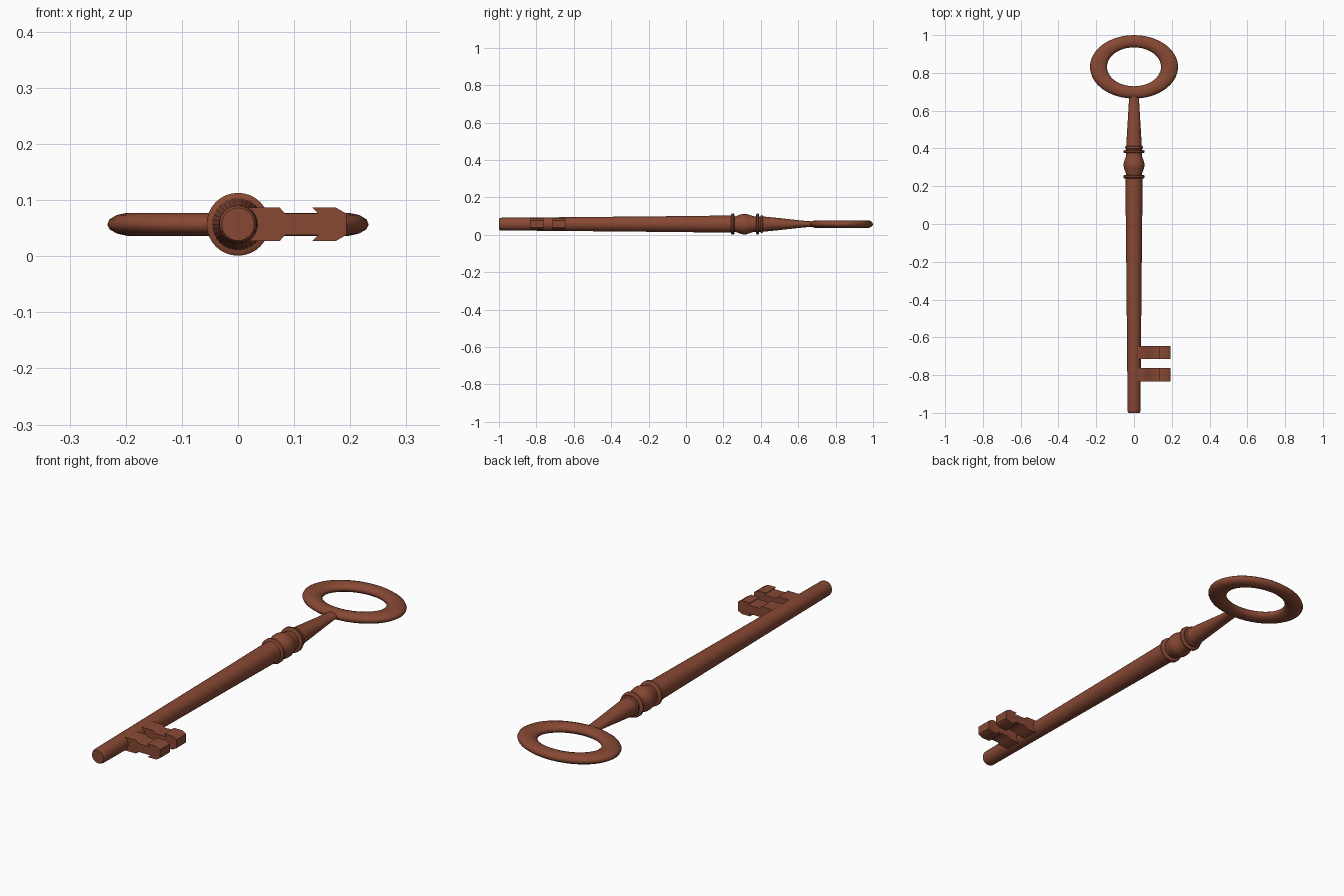
import bpy, bmesh, math

if "Cube" in bpy.data.objects:
    bpy.data.objects.remove(bpy.data.objects["Cube"])

ZC = 0.057  # height of the key's axis

rust = bpy.data.materials.new("rusty brown")
rust.diffuse_color = (0.245, 0.066, 0.034, 1)
rust.use_nodes = True
rust.node_tree.nodes["Principled BSDF"].inputs["Base Color"].default_value = rust.diffuse_color


def finish(name, bm, angle=40):
    bmesh.ops.recalc_face_normals(bm, faces=bm.faces)
    me = bpy.data.meshes.new(name)
    bm.to_mesh(me)
    bm.free()
    ob = bpy.data.objects.new(name, me)
    bpy.context.collection.objects.link(ob)
    me.materials.append(rust)
    bpy.ops.object.select_all(action='DESELECT')
    ob.select_set(True)
    bpy.context.view_layer.objects.active = ob
    bpy.ops.object.shade_smooth_by_angle(angle=math.radians(angle))
    return ob


def turned(name, profile, n=32):
    """Loft ellipses (y, half width x, half height z) along y."""
    bm = bmesh.new()
    rings = []
    for y, rx, rz in profile:
        rings.append([bm.verts.new((rx * math.cos(math.tau * i / n), y,
                                    ZC + rz * math.sin(math.tau * i / n))) for i in range(n)])
    for a, b in zip(rings, rings[1:]):
        for i in range(n):
            j = (i + 1) % n
            bm.faces.new((a[i], a[j], b[j], b[i]))
    bm.faces.new(rings[0])
    bm.faces.new(rings[-1])
    return finish(name, bm)


def rnd(points):
    return [(y, r, r) for y, r in points]


# Long tapering shaft with a softened tip
turned("shaft", rnd([(-1.0, 0.029), (-0.994, 0.033), (-0.985, 0.034), (-0.63, 0.037),
                     (-0.1, 0.042), (0.245, 0.046)]))

# Turned collar rings
for name, y, r, h in (("lower_collar", 0.25, 0.056, 0.010),
                      ("upper_collar", 0.383, 0.056, 0.008),
                      ("small_collar", 0.405, 0.047, 0.008)):
    turned(name, rnd([(y - h, r - 0.006), (y - h * 0.5, r), (y + h * 0.5, r), (y + h, r - 0.006)]))

# Swelling knop between the collars
turned("knop", rnd([(0.25, 0.040), (0.265, 0.042), (0.29, 0.051), (0.305, 0.055), (0.32, 0.055),
                    (0.335, 0.051), (0.36, 0.042), (0.412, 0.041)]))

# Neck that flattens towards the bow
turned("neck", [(0.40, 0.042, 0.042), (0.50, 0.036, 0.032), (0.60, 0.030, 0.021),
                (0.65, 0.027, 0.016), (0.69, 0.026, 0.014)])

# Oval bow: flattened, stretched torus
bm = bmesh.new()
N, M = 64, 14
grid = []
for i in range(N):
    a = math.tau * i / N
    row = []
    for k in range(M):
        b = math.tau * k / M
        r = 0.188 + 0.045 * math.cos(b)
        row.append(bm.verts.new((r * math.cos(a), 0.832 + 0.72 * r * math.sin(a),
                                 ZC + 0.021 * math.sin(b))))
    grid.append(row)
for i in range(N):
    for k in range(M):
        p, q, l = grid[i], grid[(i + 1) % N], (k + 1) % M
        bm.faces.new((p[k], q[k], q[l], p[l]))
finish("bow", bm, 60)

# Two notched teeth: upper half of the outline (x, z), mirrored below
half = [(0.0, 0.030), (0.074, 0.030), (0.084, 0.019), (0.143, 0.019),
        (0.132, 0.030), (0.174, 0.030), (0.193, 0.019)]
outline = half + [(x, -z) for x, z in reversed(half)]
for name, y0, y1 in (("inner_tooth", -0.715, -0.645), ("outer_tooth", -0.833, -0.762)):
    bm = bmesh.new()
    face = bm.faces.new([bm.verts.new((x, y0, ZC + z)) for x, z in outline])
    new = bmesh.ops.extrude_face_region(bm, geom=[face])["geom"]
    bmesh.ops.translate(bm, vec=(0, y1 - y0, 0),
                        verts=[v for v in new if isinstance(v, bmesh.types.BMVert)])
    finish(name, bm, 50)
